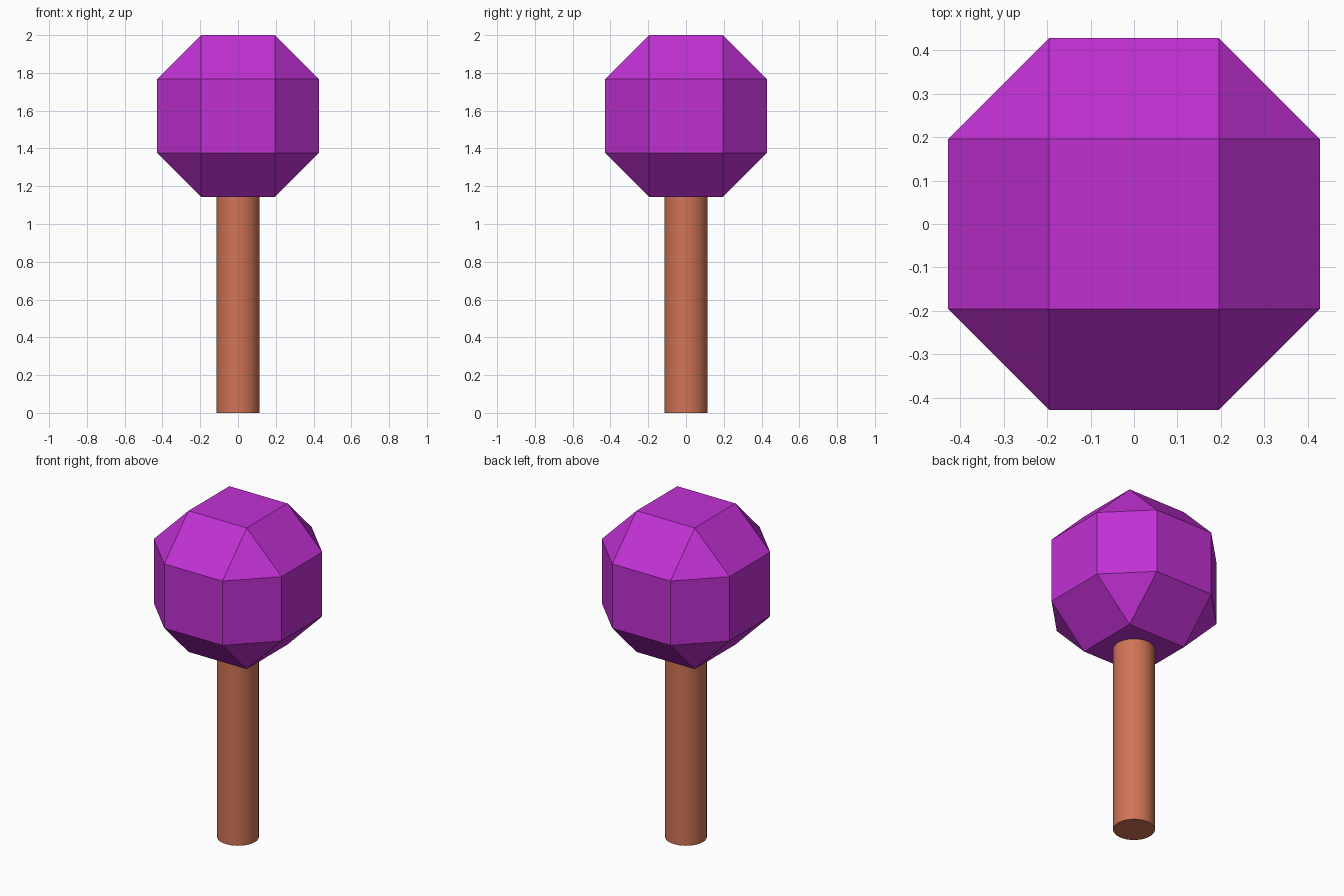
import bpy
import math

cube = bpy.data.objects.get("Cube")
if cube:
    bpy.data.objects.remove(cube, do_unlink=True)


def make_material(name, rgb):
    mat = bpy.data.materials.new(name)
    mat.use_nodes = True
    colour = (*rgb, 1.0)
    mat.diffuse_color = colour
    mat.node_tree.nodes["Principled BSDF"].inputs["Base Color"].default_value = colour
    return mat


def finish(name, mat):
    obj = bpy.context.object
    obj.name = obj.data.name = name
    obj.data.materials.append(mat)
    return obj


purple = make_material("purple foliage", (0.53, 0.03, 0.65))
brown = make_material("warm brown bark", (0.63, 0.175, 0.095))

# Trunk: smooth round post reaching just inside the crown
TRUNK_TOP = 1.16
bpy.ops.mesh.primitive_cylinder_add(vertices=32, radius=0.115, depth=TRUNK_TOP,
                                    location=(0, 0, TRUNK_TOP / 2))
finish("trunk", brown)
bpy.ops.object.shade_smooth_by_angle(angle=math.radians(40))

# Crown: cube with wide flat chamfers on every edge and triangular corners
HALF, FACE_HALF = 0.428, 0.195
bpy.ops.mesh.primitive_cube_add(size=2 * HALF, location=(0, 0, 2 - HALF))
crown = finish("crown", purple)
bevel = crown.modifiers.new("chamfer", "BEVEL")
bevel.width = HALF - FACE_HALF
bevel.segments = 1
bevel.limit_method = "NONE"
bevel.use_clamp_overlap = False
bpy.ops.object.modifier_apply(modifier=bevel.name)
bpy.ops.object.shade_flat()
